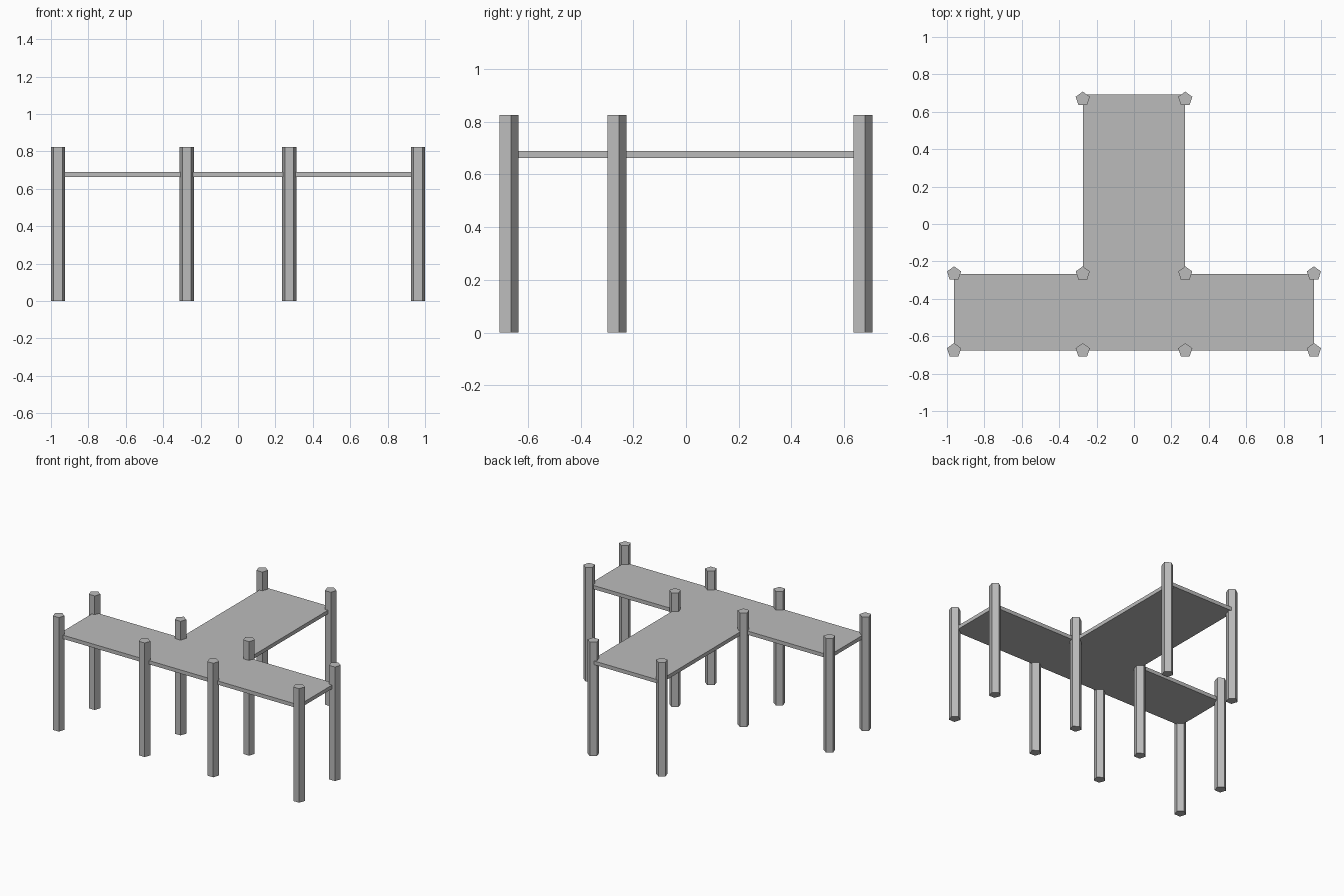
import bpy
import bmesh
import math

cube = bpy.data.objects.get("Cube")
if cube:
    bpy.data.objects.remove(cube, do_unlink=True)

grey = bpy.data.materials.new("plain grey")
grey.use_nodes = True
colour = (0.5, 0.5, 0.5, 1)
grey.diffuse_color = colour
grey.node_tree.nodes["Principled BSDF"].inputs["Base Color"].default_value = colour


def prism(name, outline, bottom, top):
    """Extrude a flat outline upwards from bottom to top."""
    bm = bmesh.new()
    face = bm.faces.new([bm.verts.new((x, y, bottom)) for x, y in outline])
    result = bmesh.ops.extrude_face_region(bm, geom=[face])
    for item in result["geom"]:
        if isinstance(item, bmesh.types.BMVert):
            item.co.z = top
    bmesh.ops.recalc_face_normals(bm, faces=bm.faces)
    mesh = bpy.data.meshes.new(name)
    bm.to_mesh(mesh)
    bm.free()
    mesh.materials.append(grey)
    obj = bpy.data.objects.new(name, mesh)
    bpy.context.collection.objects.link(obj)
    return obj


# Main lines of the layout
wide, narrow = 0.962, 0.274
front, middle, back = -0.676, -0.266, 0.668
deck_back = 0.692
post_radius, post_height = 0.0396, 0.825

# T-shaped deck
half = [(wide, front), (wide, middle), (narrow, middle), (narrow, deck_back)]
deck_outline = half + [(-x, y) for x, y in reversed(half)]
prism("deck", deck_outline, 0.662, 0.689)

# Five-sided posts, with one corner pointing to the back
rows = {
    "front": (front, (wide, narrow)),
    "middle": (middle, (wide, narrow)),
    "back": (back, (narrow,)),
}
angles = [math.pi / 2 + i * math.tau / 5 for i in range(5)]
for row, (y, offsets) in rows.items():
    for offset in offsets:
        place = "outer" if offset == wide else "inner"
        for side, sign in (("left", 1), ("right", -1)):
            outline = [(sign * offset + post_radius * math.cos(a),
                        y + post_radius * math.sin(a)) for a in angles]
            prism(f"{row}_{place}_post_{side}", outline, 0, post_height)
